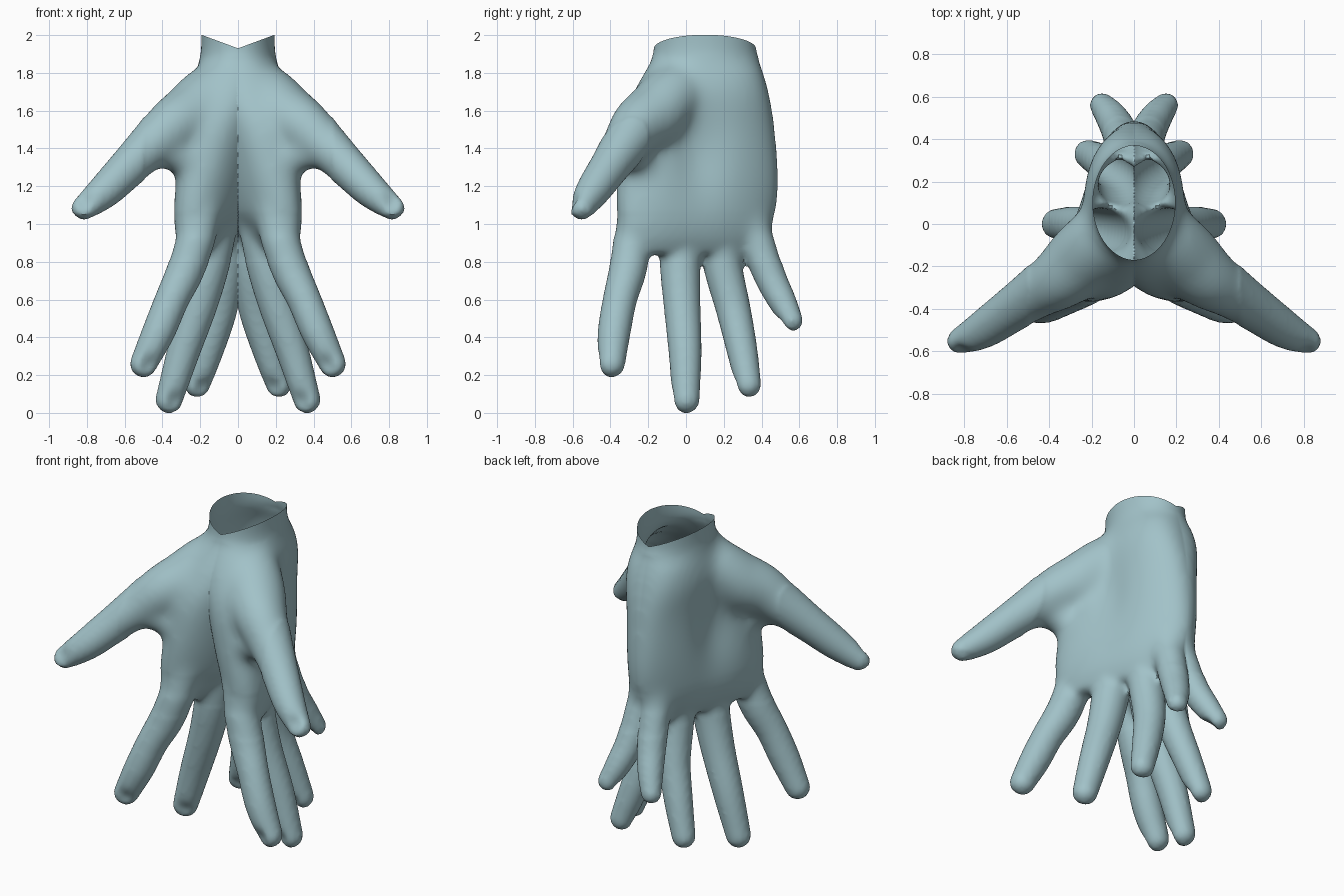
import bpy, bmesh, math
from mathutils import Vector

cube = bpy.data.objects.get("Cube")
if cube:
    bpy.data.objects.remove(cube)

skin = bpy.data.materials.new("pale blue grey")
skin.use_nodes = True
COLOR = (0.36, 0.54, 0.58, 1)
skin.diffuse_color = COLOR
skin.node_tree.nodes["Principled BSDF"].inputs["Base Color"].default_value = COLOR

bm = bmesh.new()


def loft(rings):
    """Closed tube through rings of equal point count."""
    loops = [[bm.verts.new(p) for p in ring] for ring in rings]
    n = len(loops[0])
    for a, b in zip(loops, loops[1:]):
        for i in range(n):
            j = (i + 1) % n
            bm.faces.new((a[i], a[j], b[j], b[i]))
    bm.faces.new(loops[0][::-1])
    bm.faces.new(loops[-1])


def spline(keys, steps=6):
    """Catmull-Rom samples through keys of any width."""
    keys = [Vector(k) for k in keys]
    out = []
    for i in range(len(keys) - 1):
        b, c = keys[i], keys[i + 1]
        a = keys[i - 1] if i else b * 2 - c
        d = keys[i + 2] if i + 2 < len(keys) else c * 2 - b
        for s in range(steps):
            t = s / steps
            out.append(b + (c - a) * (t / 2) + (a * 2 - b * 5 + c * 4 - d) * (t * t / 2)
                       + (b * 3 - a - c * 3 + d) * (t ** 3 / 2))
    return out + [keys[-1]]


def digit(keys, sides=20):
    """Tapered finger with a round tip; keys are (x, y, z, radius)."""
    pts = spline(keys)
    end, tangent = pts[-1], (pts[-1] - pts[-2]).xyz.normalized()
    for k in range(1, 7):
        a = k / 6 * math.pi * 0.48
        p = end.xyz + tangent * end.w * math.sin(a)
        pts.append(Vector((*p, end.w * math.cos(a))))
    rings = []
    for i, p in enumerate(pts):
        t = (pts[min(i + 1, len(pts) - 1)] - pts[max(i - 1, 0)]).xyz.normalized()
        u = t.cross(Vector((0, 1, 0))).normalized()
        v = t.cross(u)
        rings.append([p.xyz + (u * math.cos(q) + v * math.sin(q)) * p.w
                      for q in (math.tau * s / sides for s in range(sides))])
    loft(rings)


def signed_pow(x, e):
    return math.copysign(abs(x) ** e, x)


# Wrist and palm: z, centre x, centre y, half thickness, half width, turn
sections = [
    (2.12, 0, 0.10, 0.197, 0.272, 0), (1.94, 0, 0.10, 0.195, 0.27, 0),
    (1.85, 0.01, 0.10, 0.20, 0.295, 0.05), (1.70, 0.04, 0.08, 0.21, 0.36, 0.14),
    (1.50, 0.07, 0.06, 0.19, 0.42, 0.25), (1.20, 0.10, 0.06, 0.17, 0.45, 0.33),
    (1.00, 0.125, 0.05, 0.14, 0.435, 0.36), (0.90, 0.14, 0.04, 0.10, 0.40, 0.36),
    (0.84, 0.15, 0.04, 0.06, 0.36, 0.36)]
palm = []
for z, cx, cy, thick, wide, turn in spline(sections, 5):
    ring = []
    for i in range(48):
        q = math.tau * i / 48
        c, s = math.cos(q), math.sin(q)
        e = 1 if z > 1.85 else 0.8
        # The back of the hand is rounder and fuller than the palm
        if c < 0 and 1 < z < 1.8:
            x = thick * 1.2 * c
        else:
            x = thick * signed_pow(c, e)
        y = wide * signed_pow(s, e)
        ring.append((cx + x * math.cos(turn) - y * math.sin(turn),
                     cy + x * math.sin(turn) + y * math.cos(turn), z))
    palm.append(ring)
loft(palm)

# Fingers and thumb
digits = {
    "index": [(0.18, -0.24, 1.12, 0.11), (0.22, -0.28, 0.93, 0.104), (0.28, -0.31, 0.75, 0.1),
              (0.35, -0.35, 0.60, 0.091), (0.42, -0.38, 0.43, 0.088), (0.50, -0.395, 0.26, 0.073)],
    "middle": [(0.11, -0.03, 1.10, 0.12), (0.13, -0.03, 0.92, 0.115), (0.16, -0.03, 0.75, 0.107),
               (0.21, -0.02, 0.56, 0.098), (0.29, -0.005, 0.32, 0.088), (0.365, 0, 0.07, 0.073)],
    "ring": [(0.06, 0.13, 1.10, 0.11), (0.065, 0.17, 0.92, 0.108), (0.07, 0.20, 0.75, 0.102),
             (0.095, 0.25, 0.55, 0.093), (0.155, 0.295, 0.34, 0.083), (0.215, 0.33, 0.15, 0.069)],
    "little": [(0.03, 0.32, 1.08, 0.11), (0.05, 0.385, 0.88, 0.092), (0.075, 0.45, 0.71, 0.084),
               (0.11, 0.51, 0.59, 0.075), (0.15, 0.56, 0.49, 0.06)],
    "thumb": [(0.07, 0.02, 1.74, 0.15), (0.14, -0.06, 1.67, 0.18), (0.23, -0.15, 1.58, 0.185),
              (0.34, -0.25, 1.52, 0.155), (0.45, -0.32, 1.425, 0.128), (0.57, -0.40, 1.31, 0.108),
              (0.70, -0.49, 1.18, 0.093), (0.815, -0.553, 1.085, 0.068)],
}
for keys in digits.values():
    digit(keys)

# Web between thumb and index finger
digit([(0.12, -0.16, 1.24, 0.13), (0.22, -0.23, 1.31, 0.12),
       (0.32, -0.28, 1.37, 0.10), (0.44, -0.33, 1.39, 0.085)])

mesh = bpy.data.meshes.new("hand_parts")
bmesh.ops.recalc_face_normals(bm, faces=bm.faces)
bm.to_mesh(mesh)
bm.free()
hand = bpy.data.objects.new("joined_hands", mesh)
bpy.context.collection.objects.link(hand)

# Fuse the parts into one skin
remesh = hand.modifiers.new("fuse", "REMESH")
remesh.mode = "VOXEL"
remesh.voxel_size = 0.016
soften = hand.modifiers.new("soften", "SMOOTH")
soften.factor = 0.5
soften.iterations = 6
fused = bpy.data.meshes.new_from_object(
    hand.evaluated_get(bpy.context.evaluated_depsgraph_get()))
hand.modifiers.clear()
hand.data = fused
bpy.data.meshes.remove(mesh)

bm = bmesh.new()
bm.from_mesh(fused)


def dent(center, direction, depth, size):
    """Push a soft hollow into the skin; size is the spread on each axis."""
    for v in bm.verts:
        d = v.co - Vector(center)
        r = sum((a / b) ** 2 for a, b in zip(d, size))
        if r < 9:
            v.co += direction * depth * math.exp(-r)


# Hollow of the palm
dent((0.27, 0.07, 1.38), Vector((-0.94, -0.33, 0)), 0.05, (0.16, 0.13, 0.24))

# Blend thumb and finger roots into the palm
body = [v for v in bm.verts if 0.93 < v.co.z < 1.88 and v.co.x < 0.5]
roots = [v for v in bm.verts if 0.8 < v.co.z < 1.05]
for verts, rounds in ((body, 30), (roots, 8)):
    for _ in range(rounds):
        bmesh.ops.smooth_vert(bm, verts=verts, factor=0.5,
                              use_axis_x=True, use_axis_y=True, use_axis_z=True)

# Sunken nails on the back of each tip
for name, keys in digits.items():
    tip = Vector(keys[-1])
    along = (tip - Vector(keys[-2])).xyz.normalized()
    back = Vector((0.1, -0.85, 0.5) if name == "thumb" else (-0.5, -0.8, 0.2))
    back = (back - along * back.dot(along)).normalized()
    dent(tip.xyz + back * tip.w, -back, 0.024, (0.045, 0.045, 0.055))

# Open wrist, slanting down to the seam, and a cut along the middle
for point, normal in (((0, 0, 1.93), (-0.37, 0, 1)), ((0, 0, 0), (-1, 0, 0))):
    bmesh.ops.bisect_plane(bm, geom=bm.verts[:] + bm.edges[:] + bm.faces[:], dist=1e-5,
                           plane_co=point, plane_no=normal, clear_outer=True)
bm.to_mesh(fused)
bm.free()
fused.name = "joined_hands"
fused.materials.clear()
fused.materials.append(skin)

# Second hand
bpy.context.view_layer.objects.active = hand
hand.select_set(True)
bpy.ops.object.shade_smooth_by_angle(angle=math.radians(40))
mirror = hand.modifiers.new("second_hand", "MIRROR")
mirror.use_clip = True
mirror.merge_threshold = 0.002
